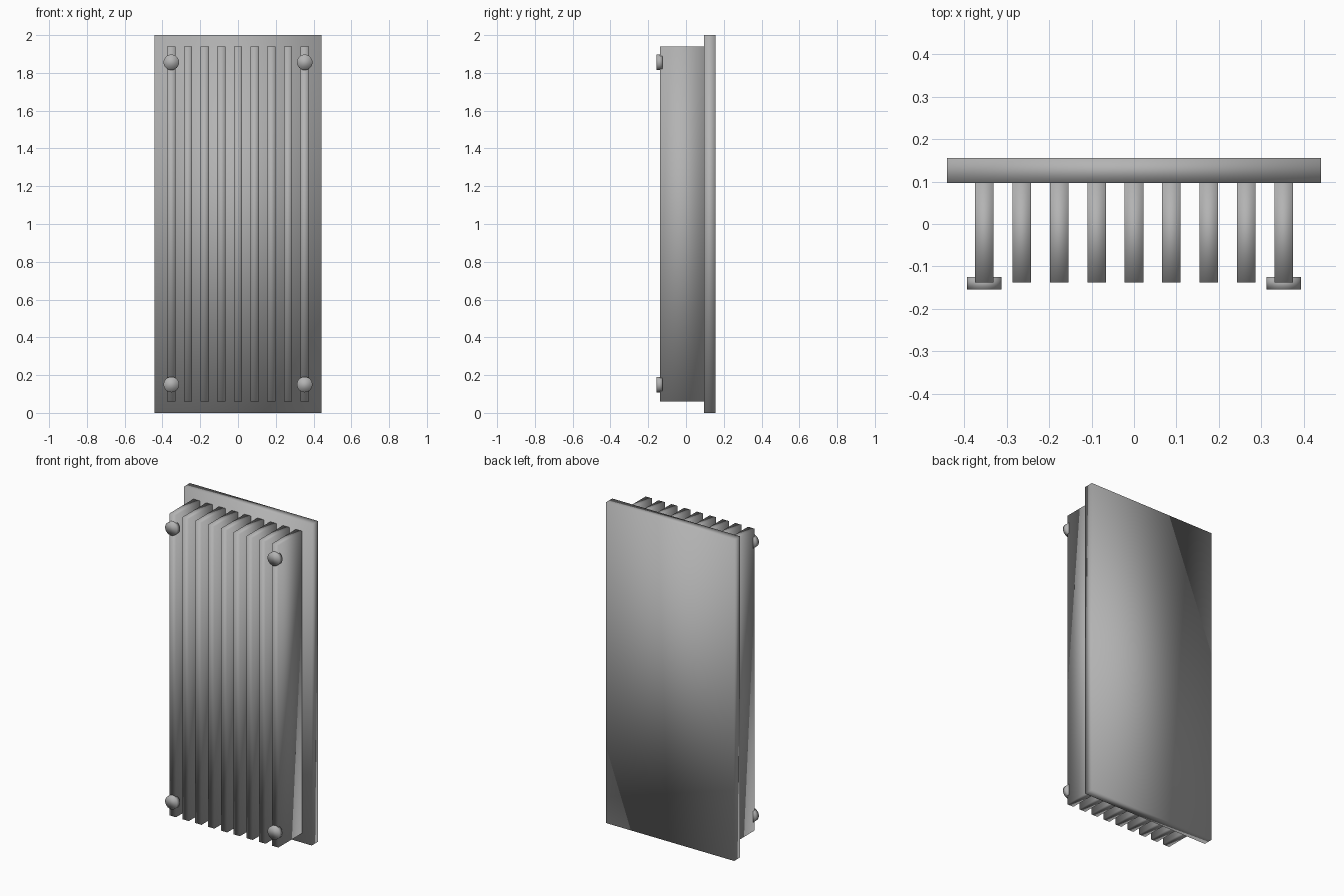
import bpy
from math import pi

default = bpy.data.objects.get("Cube")
if default:
    bpy.data.objects.remove(default, do_unlink=True)

metal = bpy.data.materials.new("grey_metal")
metal.use_nodes = True
colour = (0.45, 0.45, 0.45, 1)
metal.diffuse_color = colour
metal.node_tree.nodes["Principled BSDF"].inputs["Base Color"].default_value = colour


def finish(name):
    """Name the active object, colour it and shade it fully smooth."""
    ob = bpy.context.object
    ob.name = name
    ob.data.materials.append(metal)
    bpy.ops.object.transform_apply(location=False, rotation=True, scale=True)
    bpy.ops.object.shade_smooth()
    return ob


def box(name, centre, size):
    bpy.ops.mesh.primitive_cube_add(size=1, location=centre)
    bpy.context.object.scale = size
    return finish(name)


# Flat back plate
box("back_plate", (0, 0.126, 1), (0.882, 0.059, 2))

# Row of upright cooling fins
FINS, PITCH = 9, 0.0882
for i in range(FINS):
    x = (i - (FINS - 1) / 2) * PITCH
    box(f"fin_{i + 1}", (x, -0.02, 1), (0.044, 0.236, 1.882))

# Round bolt heads at the corners of the outer fins
for side, x in (("right", -0.353), ("left", 0.353)):
    for level, z in (("lower", 0.15), ("upper", 1.856)):
        bpy.ops.mesh.primitive_cylinder_add(
            vertices=32, radius=0.041, depth=0.03,
            location=(x, -0.14, z), rotation=(pi / 2, 0, 0))
        finish(f"{level}_{side}_bolt")
